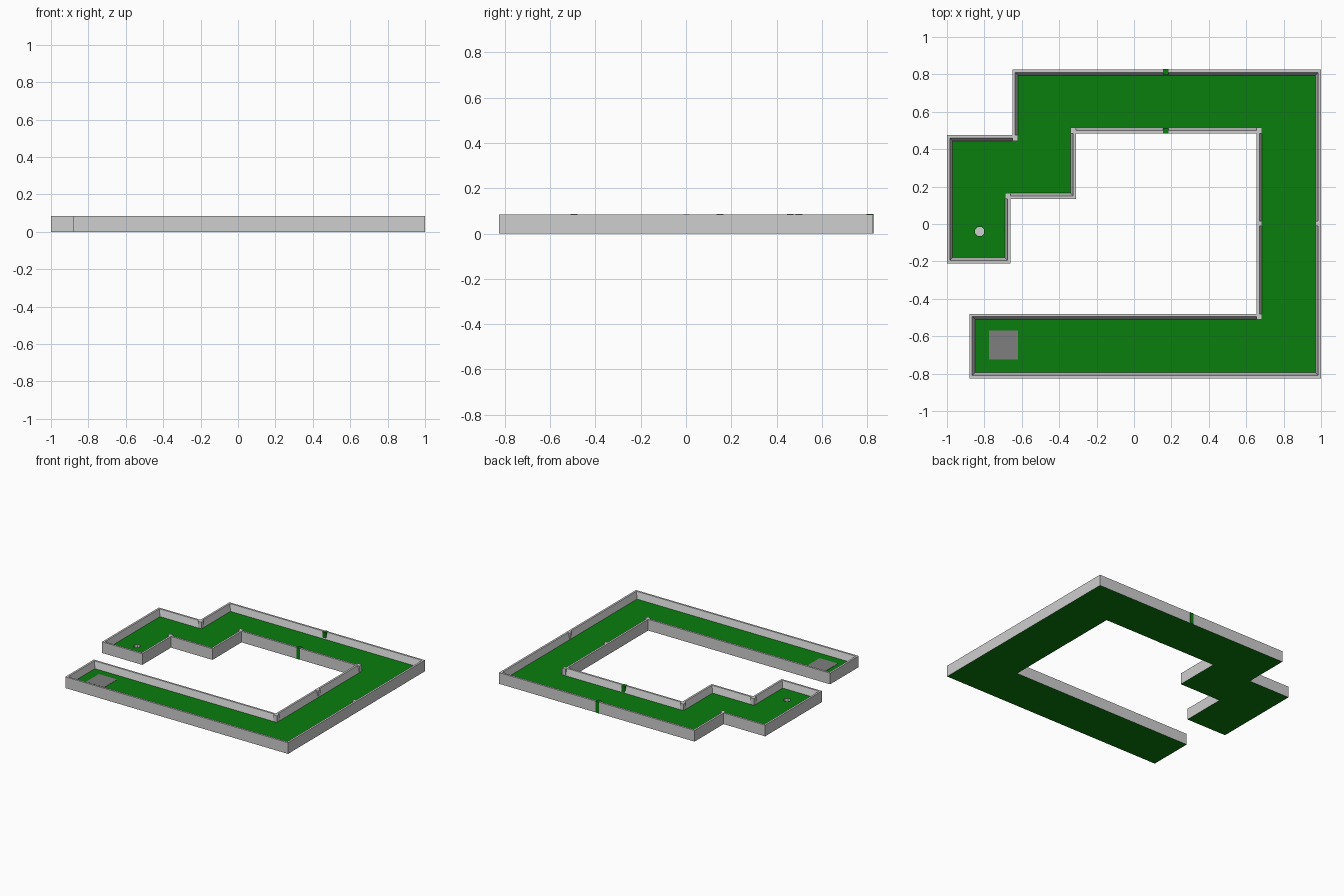
import bpy, bmesh, math
from mathutils import Vector, Matrix

if "Cube" in bpy.data.objects:
    bpy.data.objects.remove(bpy.data.objects["Cube"])


def material(name, rgb):
    m = bpy.data.materials.new(name)
    m.diffuse_color = (*rgb, 1)
    m.use_nodes = True
    m.node_tree.nodes["Principled BSDF"].inputs["Base Color"].default_value = m.diffuse_color
    return m


GREEN = material("green turf", (0.003, 0.205, 0.004))
GREY = material("light grey wall", (0.62, 0.62, 0.62))
PAD = material("mid grey pad", (0.21, 0.21, 0.21))

H, FLOOR, W = 0.085, 0.035, 0.03   # wall height, turf height, wall width


def make(name, bm, mats):
    me = bpy.data.meshes.new(name)
    bm.normal_update()
    bm.to_mesh(me)
    bm.free()
    for m in mats:
        me.materials.append(m)
    ob = bpy.data.objects.new(name, me)
    bpy.context.collection.objects.link(ob)
    return ob


def box(name, lo, hi, mat):
    bm = bmesh.new()
    lo, hi = Vector(lo), Vector(hi)
    d = hi - lo
    bmesh.ops.create_cube(bm, size=1, matrix=Matrix.Translation((lo + hi) / 2) @ Matrix.Diagonal((*d, 1)))
    return make(name, bm, [mat])


# Course outline, counter-clockwise
outline = [Vector(p) for p in (
    (1, -.825), (1, .825), (-.65, .825), (-.65, .475), (-1, .475), (-1, -.21), (-.66, -.21),
    (-.66, .135), (-.31, .135), (-.31, .485), (.655, .485), (.655, -.48), (-.88, -.48), (-.88, -.825))]
n = len(outline)


def inward(i):
    """Mitre direction at a corner, and whether the corner points into the course."""
    a = (outline[i] - outline[i - 1]).normalized()
    b = (outline[(i + 1) % n] - outline[i]).normalized()
    return Vector((-a.y - b.y, a.x + b.x)), a.cross(b) < 0


# Course body: wall profile swept round the outline, turf above and below
profile = [(0, 0), (0, H), (W / 2, H), (W, FLOOR)]
bm = bmesh.new()
rings = [[bm.verts.new((*(outline[i] + inward(i)[0] * d), z)) for i in range(n)] for d, z in profile]
for lower, upper in zip(rings, rings[1:]):
    for i in range(n):
        j = (i + 1) % n
        bm.faces.new((lower[i], lower[j], upper[j], upper[i])).material_index = 1
bm.faces.new(rings[-1])
bm.faces.new(rings[0][::-1])
course = make("course", bm, [GREEN, GREY])

# Cup hole
bm = bmesh.new()
bmesh.ops.create_cone(bm, cap_ends=True, segments=8, radius1=0.026, radius2=0.026, depth=0.06,
                      matrix=Matrix.Translation((-0.825, -0.04, 0.04)) @ Matrix.Rotation(math.pi / 8, 4, 'Z'))
for f in bm.faces:
    f.material_index = 1
cutter = make("cup_cutter", bm, [GREEN, GREY])
cutter.hide_render = True
cutter.display_type = 'WIRE'
cut = course.modifiers.new("cup", 'BOOLEAN')
cut.object = cutter
cut.operation = 'DIFFERENCE'
cut.solver = 'EXACT'

# Square posts on corners that point into the course
for i, p in enumerate(outline):
    d, reflex = inward(i)
    if reflex:
        q = p + d * W
        box("corner_post", (min(p.x, q.x), min(p.y, q.y), 0.002),
            (max(p.x, q.x), max(p.y, q.y), H + 0.0005), GREY)

# Grey joints on the right-hand lane, green joints on the back lane
for x in (0.655, 0.97):
    box("wall_joint", (x, -0.012, 0.002), (x + W, 0.015, H + 0.0005), GREY)
for y in (0.483, 0.797):
    box("turf_joint", (0.155, y, 0.0), (0.185, y + 0.031, H + 0.001), GREEN)

# Tee pad
box("tee_pad", (-0.775, -0.725, FLOOR - 0.004), (-0.62, -0.57, FLOOR + 0.002), PAD)
